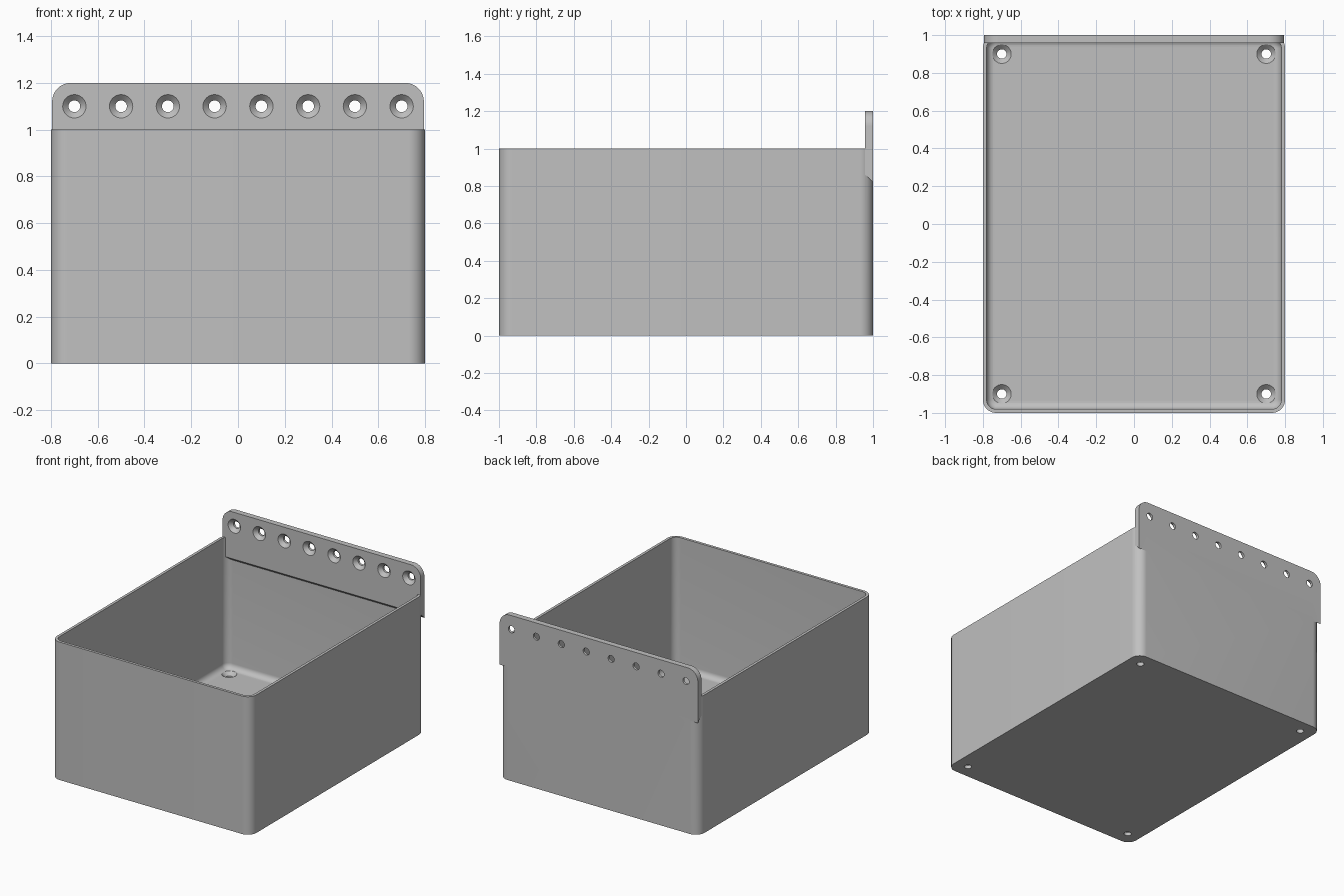
import bpy, bmesh, math
from mathutils import Matrix, Vector

cube = bpy.data.objects.get("Cube")
if cube:
    bpy.data.objects.remove(cube, do_unlink=True)

HX, HY, R = 0.8, 1.0, 0.07        # bin half width, half depth, corner radius
WALL, FLOOR, FILLET = 0.02, 0.05, 0.04

grey = bpy.data.materials.new("plain grey")
grey.use_nodes = True
COLOUR = (0.53, 0.53, 0.53, 1)
grey.diffuse_color = COLOUR
grey.node_tree.nodes["Principled BSDF"].inputs["Base Color"].default_value = COLOUR


def make(name, bm):
    bmesh.ops.recalc_face_normals(bm, faces=bm.faces)
    mesh = bpy.data.meshes.new(name)
    bm.to_mesh(mesh)
    bm.free()
    mesh.materials.append(grey)
    obj = bpy.data.objects.new(name, mesh)
    bpy.context.collection.objects.link(obj)
    return obj


def rounded_rect(hx, hy, r, z, steps=12):
    points = []
    for q, (sx, sy) in enumerate([(1, 1), (-1, 1), (-1, -1), (1, -1)]):
        for i in range(steps + 1):
            a = (q + i / steps) * math.pi / 2
            points.append((sx * (hx - r) + r * math.cos(a),
                           sy * (hy - r) + r * math.sin(a), z))
    return points


def skin(bm, rings):
    """Join rings of equal length and cap both ends."""
    loops = [[bm.verts.new(p) for p in ring] for ring in rings]
    n = len(loops[0])
    for a, b in zip(loops, loops[1:]):
        for i in range(n):
            j = (i + 1) % n
            bm.faces.new((a[i], a[j], b[j], b[i]))
    bm.faces.new(loops[0])
    bm.faces.new(loops[-1])


def combine(obj, other, operation):
    mod = obj.modifiers.new(operation.lower(), 'BOOLEAN')
    mod.object, mod.operation, mod.solver = other, operation, 'EXACT'
    bpy.context.view_layer.objects.active = obj
    bpy.ops.object.modifier_apply(modifier=mod.name)
    bpy.data.objects.remove(other, do_unlink=True)


def countersinks(name, places, turn, depth):
    """Screw holes: each widens towards local +z, its mouth at the place."""
    bm = bmesh.new()
    profile = [(0.025, -depth - 0.02), (0.025, -0.025), (0.05, 0), (0.05, 0.004)]
    for place in places:
        rings = []
        for r, h in profile:
            ring = []
            for i in range(32):
                a = i * math.tau / 32
                p = turn @ Vector((r * math.cos(a), r * math.sin(a), h))
                ring.append(p + Vector(place))
            rings.append(ring)
        skin(bm, rings)
    return make(name, bm)


# Bin: outer shell, rim, inner wall, then a fillet down to the floor
rings = [rounded_rect(HX, HY, R, z) for z in (0, 1)]
rings.append(rounded_rect(HX - WALL, HY - WALL, R - WALL, 1))
for i in range(9):
    a = i / 8 * math.pi / 2
    inset = WALL + FILLET * (1 - math.cos(a))
    rings.append(rounded_rect(HX - inset, HY - inset, R - inset,
                              FLOOR + FILLET * (1 - math.sin(a))))
bm = bmesh.new()
skin(bm, rings)
hanging_bin = make("hanging_bin", bm)

# Mounting plate: round top corners, sloping underside
PX, FRONT, TOP, CORNER = 0.795, 0.958, 1.2, 0.08
outline = [(-PX, None), (PX, None)]
for side, start in ((1, 0), (-1, 90)):
    for i in range(13):
        a = math.radians(start + 90 * i / 12)
        outline.append((side * (PX - CORNER) + CORNER * math.cos(a),
                        TOP - CORNER + CORNER * math.sin(a)))
bm = bmesh.new()
skin(bm, [[(x, y, low if z is None else z) for x, z in outline]
          for y, low in ((FRONT, 0.86), (HY, 0.82))])
mounting_plate = make("mounting_plate", bm)
combine(hanging_bin, mounting_plate, 'UNION')

# Row of screw holes through the plate
row = [(-0.7 + 0.2 * i, FRONT, 1.1) for i in range(8)]
combine(hanging_bin, countersinks("plate_holes", row,
        Matrix.Rotation(math.pi / 2, 3, 'X'), HY - FRONT), 'DIFFERENCE')

# Screw hole in each floor corner
corners = [(x, y, FLOOR) for x in (-0.7, 0.7) for y in (-0.9, 0.9)]
combine(hanging_bin, countersinks("floor_holes", corners,
        Matrix.Identity(3), FLOOR), 'DIFFERENCE')

bpy.ops.object.select_all(action='DESELECT')
hanging_bin.select_set(True)
bpy.context.view_layer.objects.active = hanging_bin
bpy.ops.object.shade_smooth_by_angle(angle=math.radians(30))
